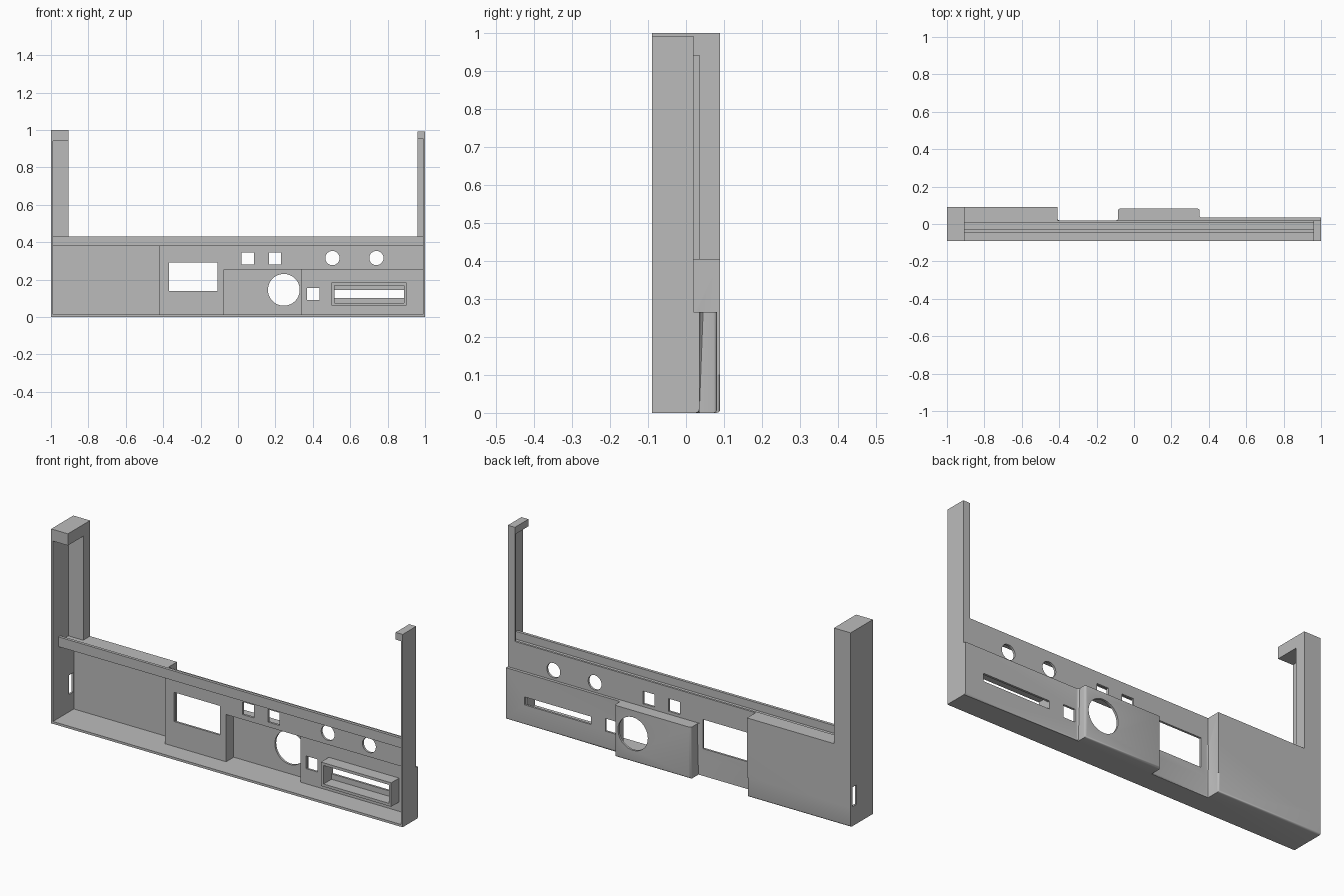
import bpy
import bmesh
import math

if "Cube" in bpy.data.objects:
    bpy.data.objects.remove(bpy.data.objects["Cube"], do_unlink=True)

grey = bpy.data.materials.new("plain grey")
grey.use_nodes = True
COLOUR = (0.5, 0.5, 0.5, 1)
grey.diffuse_color = COLOUR
grey.node_tree.nodes["Principled BSDF"].inputs["Base Color"].default_value = COLOUR


def finish(bm, name):
    bmesh.ops.recalc_face_normals(bm, faces=bm.faces)
    mesh = bpy.data.meshes.new(name)
    bm.to_mesh(mesh)
    bm.free()
    mesh.materials.append(grey)
    ob = bpy.data.objects.new(name, mesh)
    bpy.context.collection.objects.link(ob)
    return ob


def prism(name, outline, z0, z1, round_rule=None, radius=0.01):
    """Upright prism over an (x, y) outline, with chosen edges rounded."""
    bm = bmesh.new()
    base = bm.faces.new([bm.verts.new((x, y, z0)) for x, y in outline])
    top = bmesh.ops.extrude_face_region(bm, geom=[base])["geom"]
    for v in top:
        if isinstance(v, bmesh.types.BMVert):
            v.co.z = z1
    if round_rule:
        edges = [e for e in bm.edges if round_rule(e.verts[0].co, e.verts[1].co)]
        bmesh.ops.bevel(bm, geom=edges, offset=radius, segments=3,
                        profile=0.5, affect='EDGES')
    return finish(bm, name)


def box(name, x, y, z):
    return prism(name, [(x[0], y[0]), (x[1], y[0]), (x[1], y[1]), (x[0], y[1])], *z)


def round_cutter(x, z, r):
    bpy.ops.mesh.primitive_cylinder_add(vertices=48, radius=r, depth=0.4,
                                        location=(x, 0, z), rotation=(math.pi / 2, 0, 0))
    return bpy.context.object


def combine(target, tool, operation):
    mod = target.modifiers.new("combine", 'BOOLEAN')
    mod.operation = operation
    mod.solver = 'EXACT'
    mod.object = tool
    tool.hide_render = True
    bpy.context.view_layer.objects.active = target
    bpy.ops.object.modifier_apply(modifier=mod.name)
    bpy.data.objects.remove(tool, do_unlink=True)


def footprint(front, side, wall):
    """Stepped plan of the lower body, drawn in by the wall thickness."""
    s, w = side, wall
    return [(-s, front), (s, front), (s, 0.035 - w), (0.35 - w, 0.035 - w),
            (0.35 - w, 0.082 - w), (-0.085 + w, 0.082 - w), (-0.085 + w, 0.02 - w),
            (-0.41 - w, 0.02 - w), (-0.41 - w, 0.09 - w), (-s, 0.09 - w)]


def rounded(a, b):
    upright = abs(a.x - b.x) < 0.001 and abs(a.y - b.y) < 0.001
    bottom = a.z < 0.001 and b.z < 0.001
    inside = abs(a.x) < 0.99 and a.y > 0
    return (upright and inside) or (bottom and a.y > 0 and b.y > 0
                                   and abs(a.y - b.y) < 0.001)


# Stepped body with upper panel, left block and the two end posts
WALL = 0.011
body = prism("panel_body", footprint(-0.09, 1, 0), 0, 0.265, rounded)
for part in (
    box("upper_panel", (-1, 1), (-0.09, 0.02), (0.1, 0.405)),
    box("left_block", (-1, -0.41), (-0.09, 0.09), (0.1, 0.405)),
    box("left_post", (-1, -0.905), (-0.09, 0.09), (0.1, 1.0)),
    box("right_post", (0.96, 1), (-0.09, 0.02), (0.1, 0.992)),
):
    combine(body, part, 'UNION')

# Hollow out the open front, the recesses and the post channels
for cutter in (
    box("front_space", (-0.99, 0.99), (-0.3, 0.009), (0.012, 0.5)),
    prism("lower_space", footprint(-0.3, 0.99, WALL), 0.012, 0.255),
    box("block_space", (-0.99, -0.41 - WALL), (-0.3, 0.079), (0.1, 0.39)),
    box("left_channel", (-0.99, -0.8), (-0.3, 0.035), (0.405, 0.94)),
    box("right_channel", (0.9, 0.99), (-0.3, 0.009), (0.3, 0.955)),
):
    combine(body, cutter, 'DIFFERENCE')

# Openings through the panel
THROUGH = (-0.2, 0.2)
for x, z in (
    ((-0.37, -0.11), (0.14, 0.29)),
    ((0.02, 0.085), (0.28, 0.345)),
    ((0.165, 0.23), (0.28, 0.345)),
    ((0.37, 0.435), (0.09, 0.155)),
    ((0.515, 0.895), (0.102, 0.143)),
):
    combine(body, box("opening", x, THROUGH, z), 'DIFFERENCE')
for x, z, r in ((0.505, 0.315, 0.038), (0.74, 0.315, 0.038), (0.245, 0.145, 0.085)):
    combine(body, round_cutter(x, z, r), 'DIFFERENCE')
combine(body, box("side_opening", (-1.1, -0.95), (0.042, 0.076), (0.1, 0.2)), 'DIFFERENCE')

# Rail along the top edge: a shelf with an upright front lip
rail = box("top_rail_shelf", (-0.992, 0.992), (-0.045, 0.012), (0.38, 0.39))
lip = box("top_rail_lip", (-0.992, 0.992), (-0.045, -0.03), (0.385, 0.43))
combine(rail, lip, 'UNION')

# Frame standing forward around the slot
frame = box("slot_frame", (0.5, 0.9), (-0.04, 0.026), (0.06, 0.183))
combine(frame, box("frame_space", (0.515, 0.888), THROUGH, (0.074, 0.169)), 'DIFFERENCE')

# Smooth the rounded corners and holes, keep the edges crisp
bpy.ops.object.select_all(action='DESELECT')
for ob in (body, rail, frame):
    ob.select_set(True)
bpy.context.view_layer.objects.active = body
bpy.ops.object.shade_smooth_by_angle(angle=math.radians(35))
